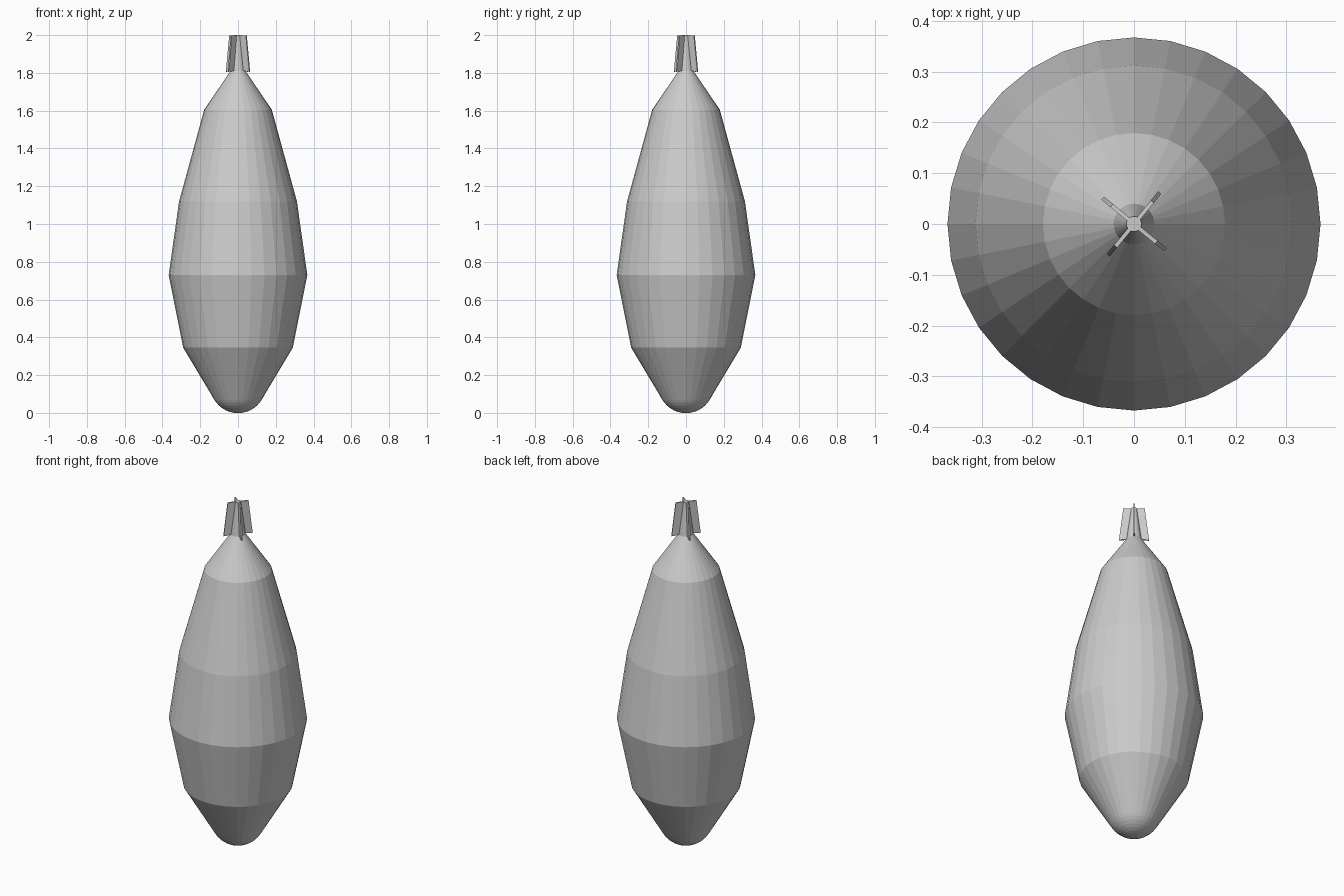
import bpy, bmesh, math
from mathutils import Matrix, Vector

if "Cube" in bpy.data.objects:
    bpy.data.objects.remove(bpy.data.objects["Cube"])

SEG = 32


def finish(name, bm):
    bmesh.ops.recalc_face_normals(bm, faces=bm.faces)
    mesh = bpy.data.meshes.new(name)
    bm.to_mesh(mesh)
    bm.free()
    obj = bpy.data.objects.new(name, mesh)
    bpy.context.collection.objects.link(obj)
    return obj


def lathe(name, profile):
    """Spin a (radius, z) profile around z, closing both ends."""
    bm = bmesh.new()
    rings = []
    for r, z in profile:
        rings.append([bm.verts.new((r * math.cos(2 * math.pi * i / SEG),
                                    r * math.sin(2 * math.pi * i / SEG), z))
                      for i in range(SEG)])
    for a, b in zip(rings, rings[1:]):
        for i in range(SEG):
            j = (i + 1) % SEG
            bm.faces.new((a[i], a[j], b[j], b[i]))
    bm.faces.new(rings[0])
    bm.faces.new(rings[-1])
    return finish(name, bm)


# Rounded nose, tangent to the lower cone
R = 0.146
nose = [(R * math.sin(math.radians(a)), R * (1 - math.cos(math.radians(a))))
        for a in (8, 17, 26, 35, 44, 52, 59)]
nose = [(r, z - nose[0][1]) for r, z in nose]

# Faceted body and tapered tail
lathe("body", nose + [(0.29, 0.345), (0.367, 0.73), (0.312, 1.12),
                      (0.179, 1.605), (0.04, 1.81), (0.015, 2.0)])

# Four thin tail fins, outer edge leaning along the tail taper
T = 0.004
fin_outline = [(0.015, 1.813), (0.08, 1.806), (0.057, 1.998), (0.005, 2.0)]
for k in range(4):
    bm = bmesh.new()
    sides = [[bm.verts.new((r, y, z)) for r, z in fin_outline] for y in (-T, T)]
    for s in sides:
        bm.faces.new(s)
    for i in range(4):
        j = (i + 1) % 4
        bm.faces.new((sides[0][i], sides[0][j], sides[1][j], sides[1][i]))
    bm.transform(Matrix.Rotation(math.radians(50.6 + 90 * k), 4, 'Z'))
    finish(f"tail_fin_{k + 1}", bm)
